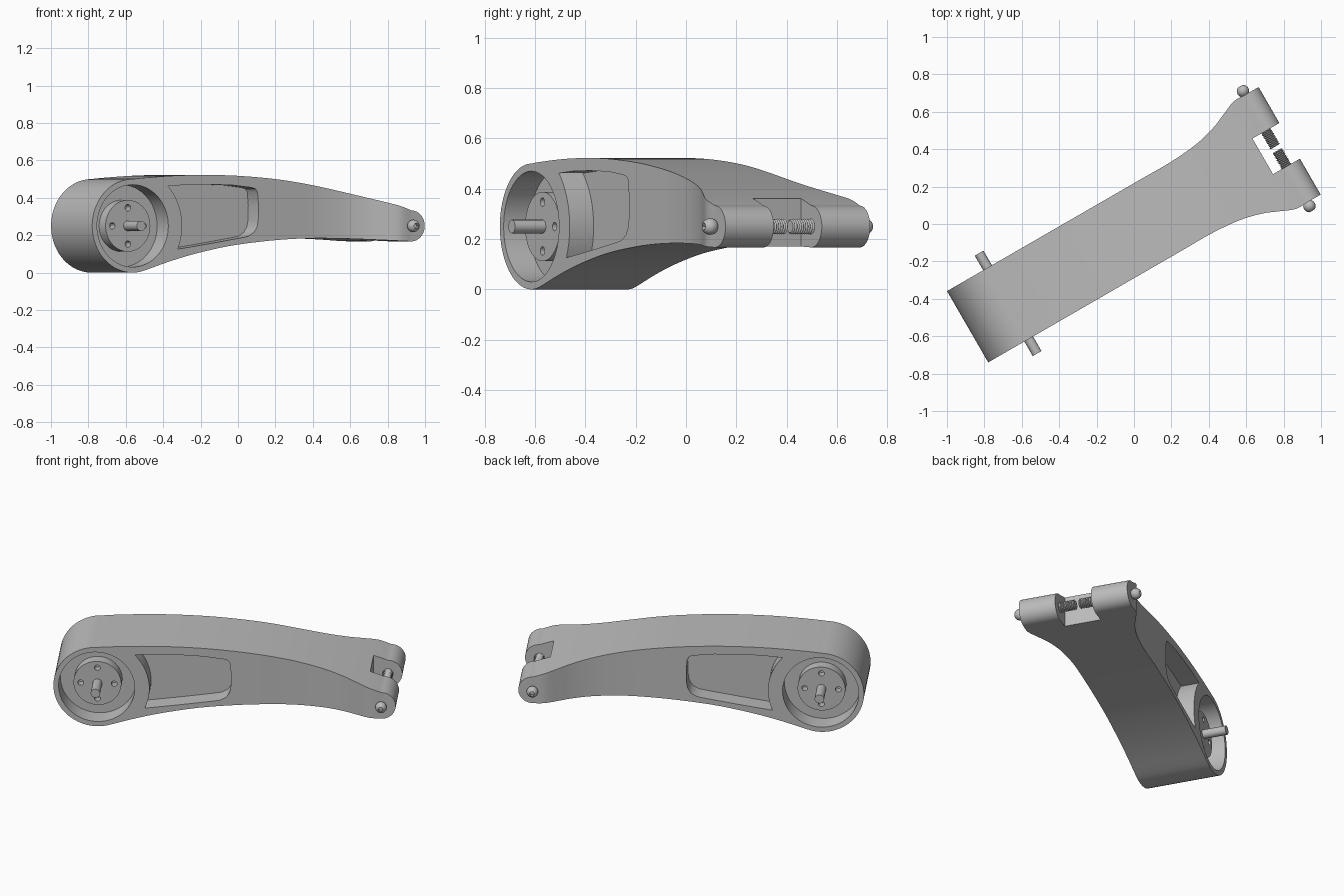
import bpy, bmesh, math
from mathutils import Matrix

if "Cube" in bpy.data.objects:
    bpy.data.objects.remove(bpy.data.objects["Cube"])

# Parts are built along x (u) with the width along y (v), then swung into place
PLACE = Matrix.Rotation(math.radians(30), 4, 'Z') @ Matrix.Translation((0, -0.031, 0))
HUB_U, HUB_R, TIP_U, TIP_R, AXIS_Z = -0.795, 0.25, 0.86, 0.083, 0.25

grey = bpy.data.materials.new("plain grey")
grey.use_nodes = True
grey.diffuse_color = (0.5, 0.5, 0.5, 1)
grey.node_tree.nodes["Principled BSDF"].inputs["Base Color"].default_value = (0.5, 0.5, 0.5, 1)


def finish(name, bm):
    bmesh.ops.recalc_face_normals(bm, faces=bm.faces)
    mesh = bpy.data.meshes.new(name)
    bm.to_mesh(mesh)
    bm.free()
    mesh.materials.append(grey)
    obj = bpy.data.objects.new(name, mesh)
    bpy.context.collection.objects.link(obj)
    obj.matrix_world = PLACE
    return obj


def loft(name, rings):
    """Skin a row of equal rings and cap both ends."""
    bm = bmesh.new()
    rows = [[bm.verts.new(p) for p in ring] for ring in rings]
    n = len(rows[0])
    for a, b in zip(rows, rows[1:]):
        for i in range(n):
            j = (i + 1) % n
            bm.faces.new((a[i], a[j], b[j], b[i]))
    bm.faces.new(rows[0])
    bm.faces.new(rows[-1])
    return finish(name, bm)


def circle(u, z, r, n=48):
    return [(u + r * math.cos(math.tau * i / n), z + r * math.sin(math.tau * i / n))
            for i in range(n)]


def prism(name, outline, v0, v1):
    return loft(name, [[(u, v, z) for u, z in outline] for v in (v0, v1)])


def cut(obj, cutter):
    cutter.hide_render = True
    mod = obj.modifiers.new("cut", 'BOOLEAN')
    mod.operation, mod.solver, mod.object = 'DIFFERENCE', 'EXACT', cutter
    bpy.context.view_layer.objects.active = obj
    bpy.ops.object.modifier_apply(modifier=mod.name)
    bpy.data.objects.remove(cutter)


def smooth(obj, angle=30):
    bpy.ops.object.select_all(action='DESELECT')
    obj.select_set(True)
    bpy.context.view_layer.objects.active = obj
    bpy.ops.object.shade_smooth_by_angle(angle=math.radians(angle))


def spline(keys, steps):
    """Smooth curve through the key points."""
    pts = [keys[0]] + keys + [keys[-1]]
    out = []
    for a, b, c, d in zip(pts, pts[1:], pts[2:], pts[3:]):
        for s in range(steps):
            t = s / steps
            out.append(tuple(q + 0.5 * t * (r - p + t * (2 * p - 5 * q + 4 * r - w
                             + t * (3 * (q - r) + w - p)))
                             for p, q, r, w in zip(a, b, c, d)))
    return out + [keys[-1]]


# Arm stations: length position, bottom, top, half width
keys = [(HUB_U, 0, .5, .22), (-.735, .008, .506, .22), (-.567, .06, .517, .22),
        (-.4, .103, .522, .22), (-.2, .142, .52, .22), (0, .166, .508, .22),
        (.17, .179, .49, .22), (.34, .184, .463, .22), (.5, .182, .43, .234),
        (.62, .178, .402, .263), (.71, .174, .379, .3), (.79, .17, .357, .332),
        (TIP_U, .167, .333, .332)]
stations = []
for i in range(1, 20):
    a = math.pi / 2 * i / 20
    stations.append((HUB_U - HUB_R * math.cos(a), AXIS_Z - HUB_R * math.sin(a),
                     AXIS_Z + HUB_R * math.sin(a), .22))
stations.insert(0, (HUB_U - HUB_R, AXIS_Z - .003, AXIS_Z + .003, .22))
stations += spline(keys, 4)
for i in range(1, 13):
    a = math.pi / 2 * i / 12
    h = max(TIP_R * math.cos(a), .002)
    stations.append((TIP_U + TIP_R * math.sin(a), AXIS_Z - h, AXIS_Z + h, .332))
arm = loft("arm_body", [[(u, -w, b), (u, w, b), (u, w, t), (u, -w, t)]
                        for u, b, t, w in stations])

# Fork slot at the narrow end
cut(arm, prism("slot_cutter", [(.777, 0), (1.1, 0), (1.1, .6), (.777, .6)], -.11, .11))

# Side pocket outline: arc around the hub, then a rounded far end
pocket = []
for i in range(13):
    a = math.radians(44 - 68 * i / 12)
    pocket.append((HUB_U + .305 * math.cos(a), AXIS_Z + .305 * math.sin(a)))
pocket += [(-.32, .155), (-.12, .187), (-.08, .195), (-.045, .216), (-.027, .245),
           (-.02, .28), (-.018, .36), (-.024, .43), (-.035, .447), (-.06, .455),
           (-.18, .468), (-.32, .472), (-.45, .471)]

for side, word in ((-1, "right"), (1, "left")):
    # Hub bore and pocket
    cut(arm, prism("bore_cutter", circle(HUB_U, AXIS_Z, .22, 64), side * .1, side * .5))
    cut(arm, prism("pocket_cutter", pocket, side * .11, side * .5))

    # Motor boss with four bolt holes
    boss = prism(word + "_motor_boss", circle(HUB_U, AXIS_Z, .138), side * .09, side * .169)
    for i in range(4):
        a = math.pi / 2 * i
        hole = circle(HUB_U + .097 * math.cos(a), AXIS_Z + .097 * math.sin(a), .017, 20)
        cut(boss, prism("hole_cutter", hole, side * .12, side * .3))
    smooth(boss)
    smooth(prism(word + "_motor_shaft", circle(HUB_U, AXIS_Z, .027, 32),
                 side * .15, side * .31))

    # Threaded screw reaching into the slot
    rings = []
    for i in range(23):
        r = .031 if i % 2 else .024
        v = side * (.012 + .005 * i)
        rings.append([(u, v, z) for u, z in circle(TIP_U, AXIS_Z, r, 24)])
    loft(word + "_screw_thread", rings)

    # Round screw head with a hex socket
    bm = bmesh.new()
    bmesh.ops.create_uvsphere(bm, u_segments=24, v_segments=14, radius=.033,
                              matrix=Matrix.Translation((TIP_U, side * .355, AXIS_Z)))
    head = finish(word + "_screw_head", bm)
    cut(head, prism("socket_cutter", circle(TIP_U, AXIS_Z, .015, 6), side * .365, side * .45))
    smooth(head)

smooth(arm)
